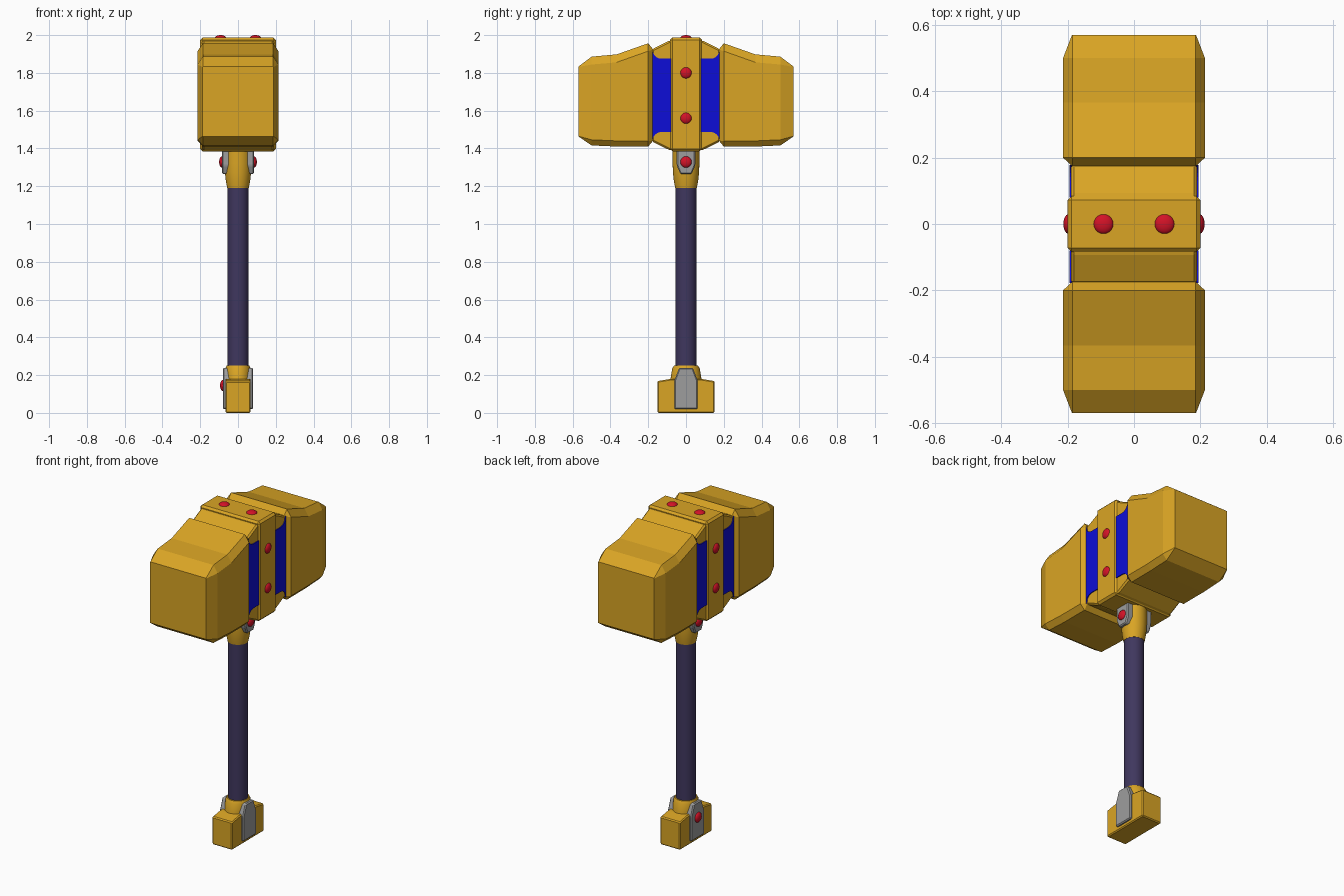
import bpy, bmesh, math
from mathutils import Vector

if "Cube" in bpy.data.objects:
    bpy.data.objects.remove(bpy.data.objects["Cube"])


def material(name, r, g, b):
    m = bpy.data.materials.new(name)
    m.diffuse_color = (r, g, b, 1)
    m.use_nodes = True
    m.node_tree.nodes["Principled BSDF"].inputs["Base Color"].default_value = m.diffuse_color
    return m


GOLD = material("gold", 0.70, 0.376, 0.018)
BLUE = material("blue", 0.004, 0.004, 0.68)
RED = material("red", 0.65, 0.006, 0.02)
SILVER = material("silver grey", 0.34, 0.34, 0.34)
PURPLE = material("dark purple", 0.05, 0.038, 0.112)


def finish(name, bm, mat, bevel=0):
    bmesh.ops.recalc_face_normals(bm, faces=bm.faces)
    if bevel:
        bmesh.ops.bevel(bm, geom=bm.edges[:], offset=bevel, segments=1,
                        affect='EDGES', profile=0.5)
    me = bpy.data.meshes.new(name)
    bm.to_mesh(me)
    bm.free()
    me.materials.append(mat)
    ob = bpy.data.objects.new(name, me)
    bpy.context.collection.objects.link(ob)
    return ob


def loft(name, rings, mat, smooth=False, bevel=0):
    """Skin a stack of equal-length rings and cap both ends."""
    bm = bmesh.new()
    loops = [[bm.verts.new(p) for p in r] for r in rings]
    n = len(loops[0])
    for a, b in zip(loops, loops[1:]):
        for i in range(n):
            f = bm.faces.new((a[i], a[(i + 1) % n], b[(i + 1) % n], b[i]))
            f.smooth = smooth
    bm.faces.new(loops[0])
    bm.faces.new(loops[-1])
    return finish(name, bm, mat, bevel)


def prism(name, profile, hx, mat, bevel=0):
    """Extrude a (y, z) profile from -hx to hx."""
    return loft(name, [[(x, y, z) for y, z in profile] for x in (-hx, hx)], mat, bevel=bevel)


def turned(name, profile, mat, n=32):
    """Round part from (x radius, y radius, z) stations."""
    angles = [2 * math.pi * i / n for i in range(n)]
    return loft(name, [[(rx * math.cos(a), ry * math.sin(a), z) for a in angles]
                       for rx, ry, z in profile], mat, smooth=True)


def mirrored(half):
    """Complete a profile of y > 0 points with its mirror image."""
    return half + [(-y, z) for y, z in reversed(half)]


def gem(name, pos, normal, depth=0.016, r=0.03):
    bm = bmesh.new()
    bmesh.ops.create_uvsphere(bm, u_segments=20, v_segments=12, radius=r)
    for f in bm.faces:
        f.smooth = True
    for v in bm.verts:
        v.co.z *= depth / r
    ob = finish(name, bm, RED)
    ob.rotation_euler = Vector(normal).to_track_quat('Z', 'Y').to_euler()
    ob.location = pos


# Two hammer blocks: octagonal sections (y, half width, bottom, top, chamfer factor)
def block_ring(s, y, hx, z0, z1, c):
    cx, cb, ct = 0.028 * c, 0.03 * c, 0.042 * c
    half = [(hx - cx, z0), (hx, z0 + cb), (hx, z1 - ct), (hx - cx, z1)]
    return [(x, s * y, z) for x, z in mirrored(half)]


SECTIONS = [(0.175, 0.187, 1.44, 1.925, 0.04), (0.20, 0.214, 1.41, 1.957, 1),
            (0.367, 0.214, 1.41, 1.898, 1), (0.50, 0.214, 1.416, 1.886, 1),
            (0.57, 0.187, 1.464, 1.833, 0.04)]
for s, side in ((-1, "front"), (1, "back")):
    loft(side + "_hammer_block", [block_ring(s, *q) for q in SECTIONS], GOLD)

    # Blue side panels with scooped corners, showing on both flanks
    arc = [(0.13 + 0.048 * math.sin(a), 0.05 * math.cos(a))
           for a in (math.pi / 2 * i / 6 for i in range(7))]
    low = [(0.08, 1.487)] + [(y, 1.437 + d) for y, d in arc]
    high = [(y, 1.925 - d) for y, d in reversed(arc)] + [(0.08, 1.875)]
    prism(side + "_blue_panel", [(s * y, z) for y, z in low + high], 0.195, BLUE)

# Head core sloping from the band to the blocks
prism("head_core", mirrored([(0.085, 1.39), (0.18, 1.437), (0.18, 1.925), (0.085, 1.972)]),
      0.19, GOLD, bevel=0.009)

# Centre band
prism("centre_band", mirrored([(0.084, 1.385), (0.084, 1.987)]), 0.2, GOLD, bevel=0.012)

# Handle with neck collar
turned("handle", [(0.056, 0.056, 0.15), (0.056, 0.056, 1.30)], PURPLE)
turned("neck_collar", [(0.057, 0.057, 1.19), (0.064, 0.064, 1.225), (0.069, 0.069, 1.27),
                       (0.071, 0.071, 1.32), (0.071, 0.071, 1.40)], GOLD)
prism("neck_plates", mirrored([(0.03, 1.265), (0.049, 1.31), (0.049, 1.40)]),
      0.085, SILVER, bevel=0.006)

# Pommel
prism("pommel_block", mirrored([(0.152, 0), (0.152, 0.168), (0.08, 0.18)]),
      0.067, GOLD, bevel=0.006)
turned("pommel_collar", [(0.068, 0.086, 0.16), (0.068, 0.08, 0.19),
                         (0.067, 0.073, 0.235), (0.06, 0.064, 0.25)], GOLD)
prism("pommel_plates", mirrored([(0.062, 0.02), (0.062, 0.17), (0.037, 0.238)]),
      0.08, SILVER, bevel=0.006)

# Red gems
for s, side in ((-1, "left"), (1, "right")):
    gem(side + "_top_gem", (s * 0.092, 0, 1.985), (0, 0, 1), depth=0.015)
    gem(side + "_upper_gem", (s * 0.197, 0, 1.80), (s, 0, 0))
    gem(side + "_lower_gem", (s * 0.197, 0, 1.56), (s, 0, 0))
    gem(side + "_neck_gem", (s * 0.084, 0, 1.328), (s, 0, 0))
gem("pommel_gem", (-0.079, 0, 0.145), (-1, 0, 0))
